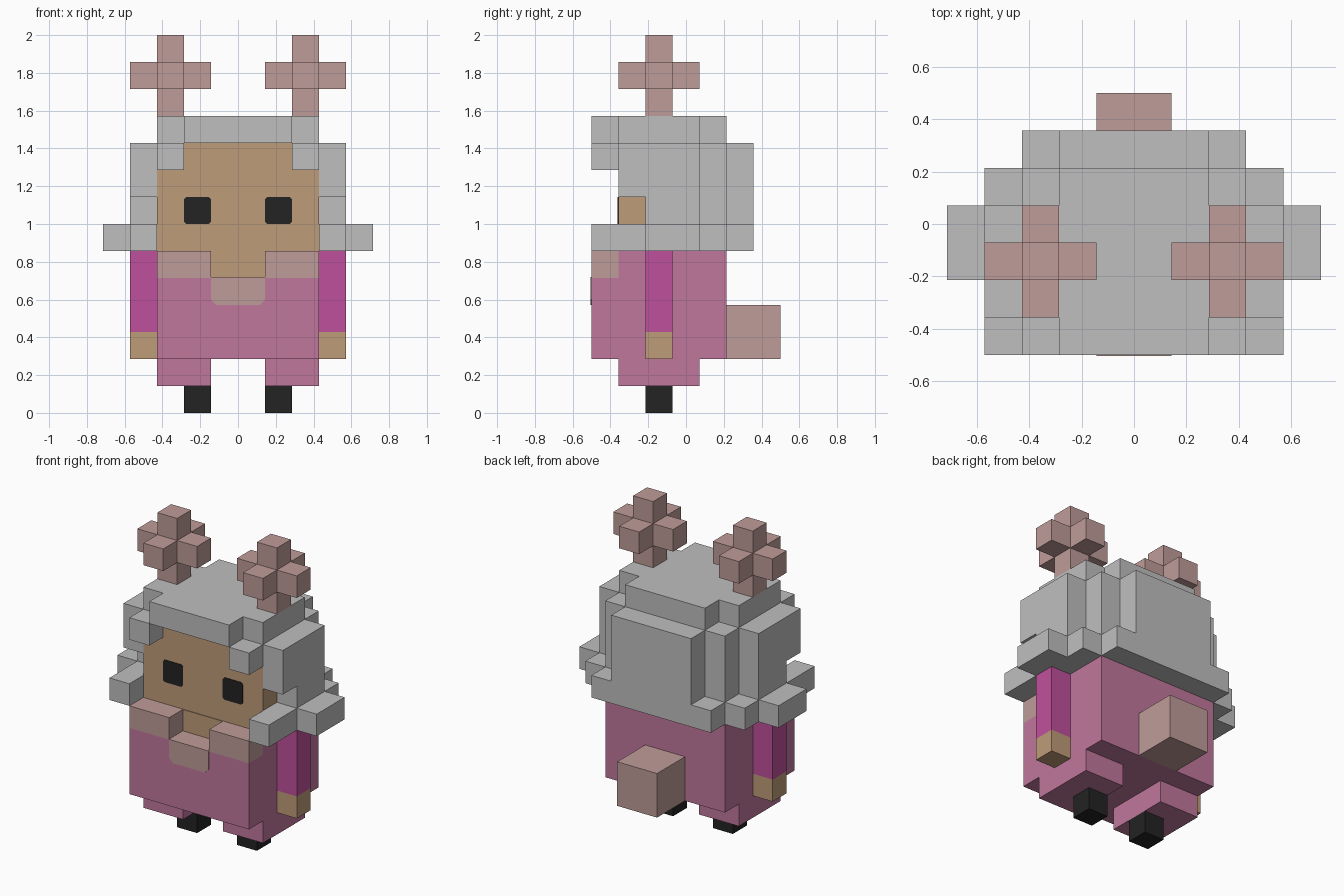
import bpy
import bmesh
from mathutils import Matrix, Vector

if "Cube" in bpy.data.objects:
    bpy.data.objects.remove(bpy.data.objects["Cube"], do_unlink=True)

U = 1 / 7      # size of one block
T = 0.03       # thickness of painted plates, in blocks


def material(name, rgb):
    """Material from 0-255 sRGB values."""
    lin = [((c / 255 + 0.055) / 1.055) ** 2.4 for c in rgb] + [1.0]
    m = bpy.data.materials.new(name)
    m.diffuse_color = lin
    m.use_nodes = True
    bsdf = next(n for n in m.node_tree.nodes if n.type == 'BSDF_PRINCIPLED')
    bsdf.inputs["Base Color"].default_value = lin
    return m


GREY = material("hair_grey", (191, 191, 191))
ROSE = material("dusty_rose", (191, 156, 153))
TAN = material("skin_tan", (191, 156, 121))
PINK = material("outfit_pink", (192, 119, 156))
MAGENTA = material("sleeve_magenta", (191, 80, 156))
BLACK = material("black", (35, 35, 35))


def finish(name, bm, mat):
    bmesh.ops.recalc_face_normals(bm, faces=bm.faces)
    bm.transform(Matrix.Scale(U, 4))
    mesh = bpy.data.meshes.new(name)
    bm.to_mesh(mesh)
    bm.free()
    mesh.materials.append(mat)
    obj = bpy.data.objects.new(name, mesh)
    bpy.context.collection.objects.link(obj)
    return obj


def blocks(name, mat, *boxes):
    """One object from boxes given as (x0, x1, y0, y1, z0, z1) in blocks."""
    bm = bmesh.new()
    for x0, x1, y0, y1, z0, z1 in boxes:
        centre = Vector((x0 + x1, y0 + y1, z0 + z1)) / 2
        size = (x1 - x0, y1 - y0, z1 - z0)
        bmesh.ops.create_cube(bm, size=1, matrix=Matrix.Translation(centre) @ Matrix.Diagonal((*size, 1)))
    return finish(name, bm, mat)


def pair(name, mat, *boxes):
    """The +x part and its mirrored twin."""
    blocks("left_" + name, mat, *boxes)
    blocks("right_" + name, mat, *[(-b[1], -b[0], *b[2:]) for b in boxes])


def plate(name, mat, x0, x1, y, z0, z1, low, high):
    """Thin front plate with its lower and upper corners cut by low and high."""
    outline = [(x0 + low, z0), (x1 - low, z0), (x1, z0 + low), (x1, z1 - high),
               (x1 - high, z1), (x0 + high, z1), (x0, z1 - high), (x0, z0 + low)]
    bm = bmesh.new()
    face = bm.faces.new([bm.verts.new((x, y, z)) for x, z in outline])
    ext = bmesh.ops.extrude_face_region(bm, geom=[face])
    verts = [v for v in ext["geom"] if isinstance(v, bmesh.types.BMVert)]
    bmesh.ops.translate(bm, verts=verts, vec=(0, -T, 0))
    bmesh.ops.remove_doubles(bm, verts=bm.verts, dist=1e-4)
    return finish(name, bm, mat)


# Feet, legs and torso
pair("foot", BLACK, (1, 2, -1.5, -0.5, 0, 1))
pair("leg", PINK, (1, 3, -2.5, 0.5, 1, 2))
blocks("torso", PINK, (-3, 3, -2.5, 1.5, 2, 6), (-3, 3, -3.5, -2.5, 2, 5))
blocks("tail", ROSE, (-1, 1, 1.5, 3.5, 2, 4))

# Collar: raised lapels, bib on the chest and its top
pair("lapel", ROSE, (1, 3, -3.5, -2.5, 5, 6))
plate("bib", ROSE, -1, 1, -3.5, 4, 5, 0.2, 0.01)
blocks("bib_top", ROSE, (-1, 1, -3.5 - T, -2.5, 5, 5 + T))

# Arms
pair("sleeve", MAGENTA, (3, 4, -1.5, -0.5, 3, 6))
pair("hand", TAN, (3, 4, -1.5, -0.5, 2, 3))

# Face, chin and eyes
blocks("face", TAN, (-3, 3, -2.5, -1.5, 6, 10))
blocks("chin", TAN, (-1, 1, -2.5 - T, -2.5, 5 + T, 6))
for side, x in (("left", 1), ("right", -2)):
    plate(side + "_eye", BLACK, x, x + 1, -2.5, 7, 8, 0.08, 0.08)

# Hair
blocks("back_hair", GREY,
       (-3, 3, -1.5, 2.5, 6, 7),
       (-3, 3, -1.5, 1.5, 7, 10),
       (-2, 2, 1.5, 2.5, 7, 10))
blocks("top_hair", GREY,
       (-2, 2, -3.5, 1.5, 10, 11),
       (2, 3, -2.5, 0.5, 10, 11),
       (-3, -2, -2.5, 0.5, 10, 11))
pair("fringe", GREY, (2, 3, -3.5, -2.5, 9, 10))
pair("side_hair", GREY,
     (3, 4, -1.5, 0.5, 7, 10),
     (3, 4, -2.5, -1.5, 8, 10))
pair("hair_tips", GREY,
     (3, 4, -3.5, 1.5, 6, 7),
     (4, 5, -1.5, 0.5, 6, 7))

# Antlers: a stem with four side blocks
pair("antler", ROSE,
     (2, 3, -1.5, -0.5, 11, 14),
     (1, 2, -1.5, -0.5, 12, 13),
     (3, 4, -1.5, -0.5, 12, 13),
     (2, 3, -2.5, -1.5, 12, 13),
     (2, 3, -0.5, 0.5, 12, 13))
